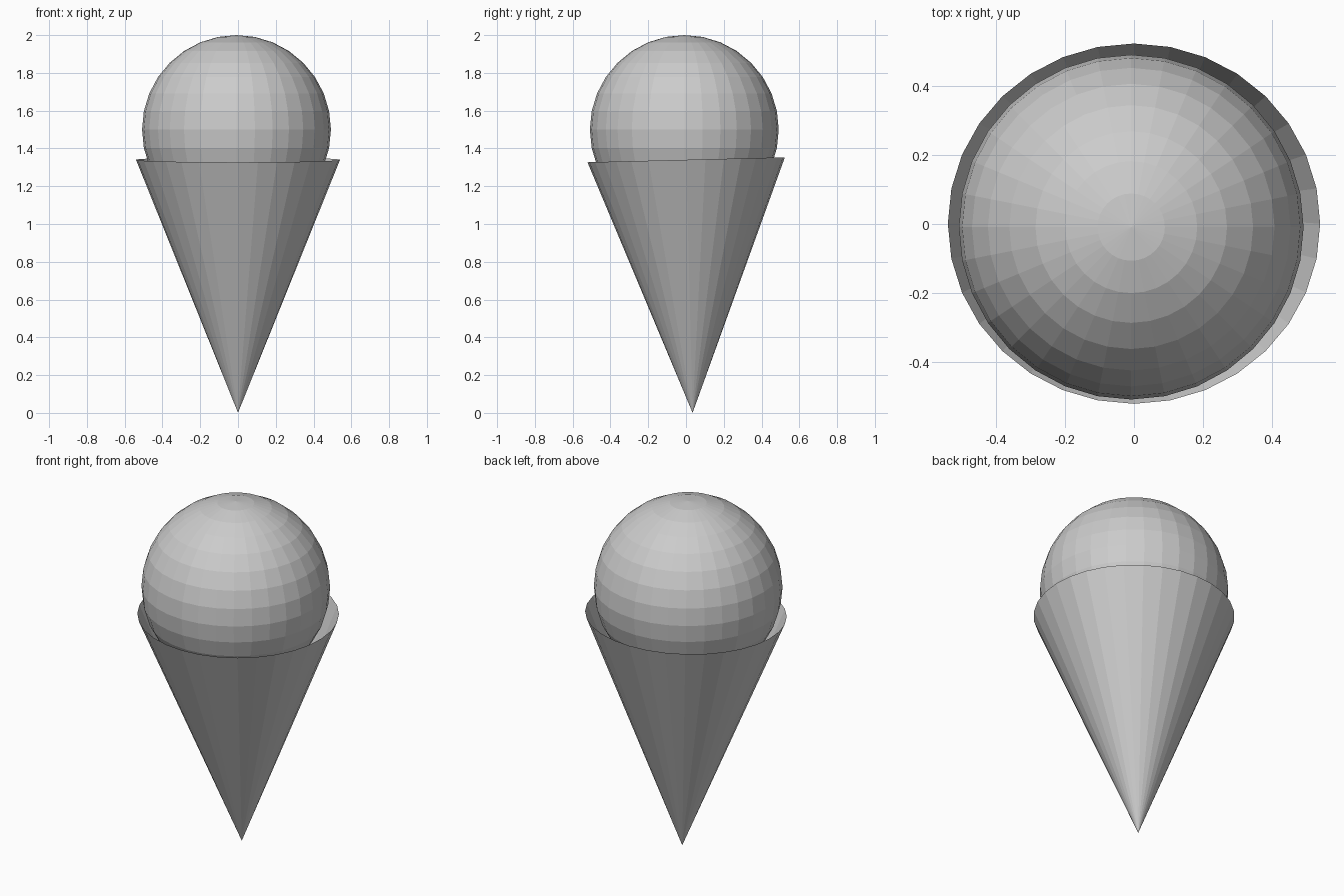
import bpy
import math
from mathutils import Matrix

if "Cube" in bpy.data.objects:
    bpy.data.objects.remove(bpy.data.objects["Cube"])

# Cone: open-topped, paper-thin shell, slightly oval and leaning a touch
HEIGHT = 1.34
bpy.ops.mesh.primitive_cone_add(vertices=32, radius1=0.0, radius2=0.54,
                                depth=HEIGHT, end_fill_type='NOTHING')
cone = bpy.context.object
cone.name = "cone"
# origin moved to the rim centre, then tilted about it
cone.data.transform(Matrix.Translation((0, 0, -HEIGHT / 2)))
cone.data.transform(Matrix.Diagonal((1, 0.968, 1, 1)))
cone.location = (0, 0.001, HEIGHT)
cone.rotation_euler = (math.radians(1.45), 0, 0)

# Scoop: flat-shaded ball resting in the cone
bpy.ops.mesh.primitive_uv_sphere_add(segments=32, ring_count=16, radius=0.5,
                                     location=(-0.008, -0.009, 1.5))
bpy.context.object.name = "scoop"
